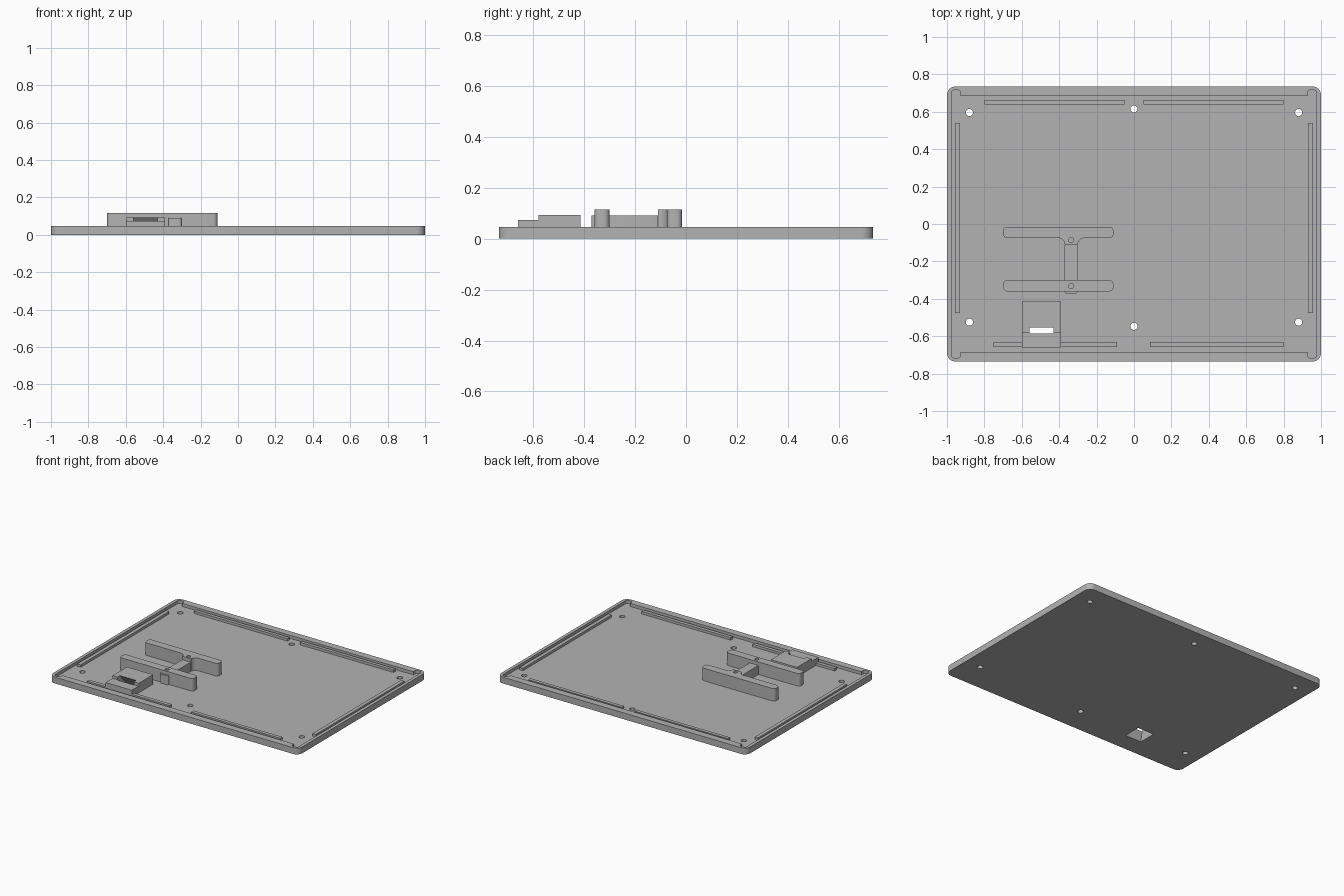
import bpy, bmesh, math
from mathutils import Vector

cube = bpy.data.objects.get("Cube")
if cube:
    bpy.data.objects.remove(cube, do_unlink=True)

grey = bpy.data.materials.new("plain_grey")
grey.use_nodes = True
grey.diffuse_color = (0.45, 0.45, 0.45, 1)
grey.node_tree.nodes["Principled BSDF"].inputs["Base Color"].default_value = (0.45, 0.45, 0.45, 1)

FLOOR, RIM, BAR_TOP = 0.024, 0.046, 0.115
SINK = FLOOR - 0.004


def prism(name, pts, lo, hi, axis="z"):
    """Extrude an outline along z, or a (y, z) profile along x."""
    bm = bmesh.new()
    place = (lambda p: (p[0], p[1], lo)) if axis == "z" else (lambda p: (lo, p[0], p[1]))
    face = bm.faces.new([bm.verts.new(place(p)) for p in pts])
    new = bmesh.ops.extrude_face_region(bm, geom=[face])["geom"]
    step = Vector((0, 0, hi - lo)) if axis == "z" else Vector((hi - lo, 0, 0))
    bmesh.ops.translate(bm, vec=step, verts=[v for v in new if isinstance(v, bmesh.types.BMVert)])
    bmesh.ops.recalc_face_normals(bm, faces=bm.faces)
    mesh = bpy.data.meshes.new(name)
    bm.to_mesh(mesh)
    bm.free()
    mesh.materials.append(grey)
    ob = bpy.data.objects.new(name, mesh)
    bpy.context.collection.objects.link(ob)
    return ob


def arc(cx, cy, r, start, end, n=8):
    return [(cx + r * math.cos(math.radians(start + (end - start) * i / n)),
             cy + r * math.sin(math.radians(start + (end - start) * i / n))) for i in range(n + 1)]


def rounded(x0, x1, y0, y1, r):
    return (arc(x1 - r, y1 - r, r, 0, 90) + arc(x0 + r, y1 - r, r, 90, 180)
            + arc(x0 + r, y0 + r, r, 180, 270) + arc(x1 - r, y0 + r, r, 270, 360))


def rect(x0, x1, y0, y1):
    return [(x0, y0), (x1, y0), (x1, y1), (x0, y1)]


def circle(x, y, r):
    return arc(x, y, r, 0, 360, 24)[:-1]


def combine(target, other, operation="DIFFERENCE"):
    """Apply a boolean and discard the helper."""
    mod = target.modifiers.new("boolean", "BOOLEAN")
    mod.operation, mod.object, mod.solver = operation, other, "EXACT"
    bpy.context.view_layer.objects.active = target
    bpy.ops.object.modifier_apply(modifier=mod.name)
    bpy.data.objects.remove(other, do_unlink=True)


def smooth(ob):
    bpy.ops.object.select_all(action="DESELECT")
    ob.select_set(True)
    bpy.context.view_layer.objects.active = ob
    bpy.ops.object.shade_smooth_by_angle(angle=math.radians(30))


def chute():
    """Tapered opening from the underside up to the narrow slot."""
    return prism("chute_cutter", [(-0.60, -0.01), (-0.58, 0.10), (-0.56, 0.10), (-0.46, -0.01)],
                 -0.56, -0.43, "x")


# Tray with a shallow recess and four deeper corner pockets
tray = prism("tray", rounded(-1, 1, -0.735, 0.735, 0.045), 0, RIM)
combine(tray, prism("recess", rect(-0.976, 0.976, -0.684, 0.684), FLOOR, 0.1))
for side in (-1, 1):
    x0, x1 = sorted((side * 0.928, side * 0.976))
    combine(tray, prism("pocket", rounded(x0, x1, -0.716, 0.716, 0.015), FLOOR, 0.1))

# Screw holes
for x in (-0.88, 0, 0.88):
    for y in ((0.615, -0.547) if x == 0 else (0.596, -0.525)):
        combine(tray, prism("hole", circle(x, y, 0.019), -0.1, 0.1))
combine(tray, chute())
smooth(tray)

# Locating ribs along the inside edges
ribs = {
    "back_right_rib": (-0.80, -0.05, 0.639, 0.664),
    "back_left_rib": (0.05, 0.80, 0.639, 0.664),
    "front_right_rib": (-0.75, -0.09, -0.658, -0.632),
    "front_left_rib": (0.085, 0.80, -0.658, -0.632),
    "right_rib": (-0.957, -0.93, -0.475, 0.54),
    "left_rib": (0.93, 0.957, -0.475, 0.54),
}
for name, box in ribs.items():
    prism(name, rect(*box), SINK, 0.042)

# Stepped port housing with a slot
housing = prism("port_housing", [(-0.66, SINK), (-0.415, SINK), (-0.415, 0.093),
                                 (-0.58, 0.093), (-0.58, 0.073), (-0.66, 0.073)], -0.60, -0.39, "x")
combine(housing, chute())

# Two upright bars, the rear one with a flared screw boss
front_bar = prism("front_bar", rounded(-0.70, -0.11, -0.36, -0.30, 0.022), SINK, BAR_TOP)
rear_bar = prism("rear_bar", rounded(-0.70, -0.11, -0.075, -0.015, 0.022), SINK, BAR_TOP)
flare = arc(-0.405, -0.11, 0.035, 90, 0) + arc(-0.265, -0.11, 0.035, 180, 90) + [(-0.265, -0.05), (-0.405, -0.05)]
combine(rear_bar, prism("boss", flare, SINK, BAR_TOP), "UNION")
for bar, y in ((front_bar, -0.332), (rear_bar, -0.086)):
    combine(bar, prism("pilot_hole", circle(-0.336, y, 0.014), 0.06, 0.2))
    smooth(bar)

# Lower web joining the bars, cut by the same pilot hole
web = prism("joining_web", rounded(-0.371, -0.302, -0.372, -0.105, 0.012), SINK, 0.09)
combine(web, prism("pilot_hole", circle(-0.336, -0.332, 0.014), 0.06, 0.2))
smooth(web)
